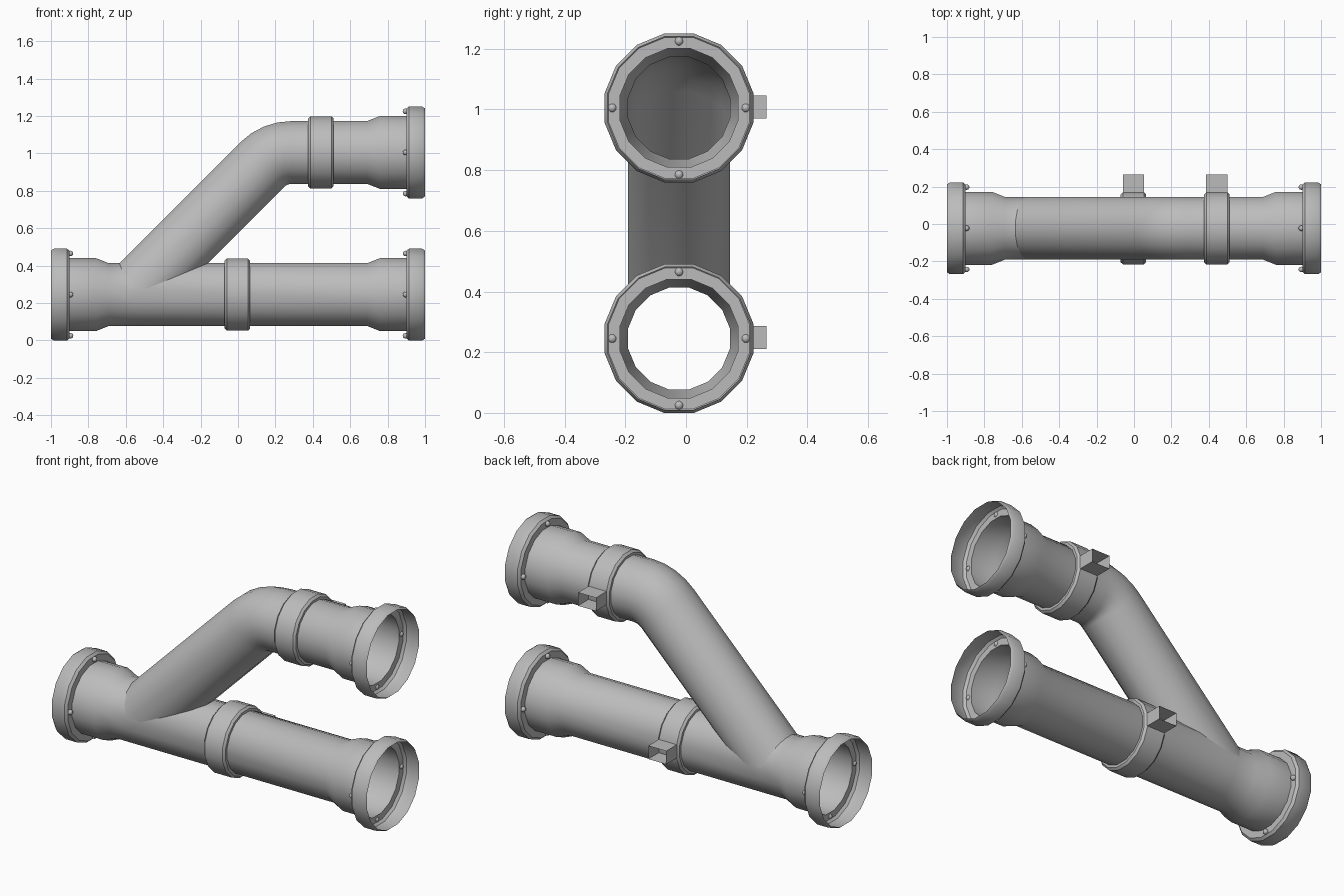
import bpy, bmesh
from math import sin, cos, pi, radians, tan
from mathutils import Matrix, Vector

old = bpy.data.objects.get("Cube")
if old:
    bpy.data.objects.remove(old, do_unlink=True)

SIDES = 16
PIPE_R, BELL_R, BAND_R, FLANGE_R = 0.171, 0.199, 0.197, 0.25
AXIS_Y, LOW_Z, HIGH_Z = -0.023, 0.245, 1.005
JOIN_X = -0.565                      # where the branch axis meets the lower axis
BEND_R = 0.22
ANGLES = [(i + 0.5) * 2 * pi / SIDES for i in range(SIDES)]

grey = bpy.data.materials.new("pipe_grey")
grey.use_nodes = True
colour = (0.5, 0.5, 0.5, 1)
grey.diffuse_color = colour
grey.node_tree.nodes["Principled BSDF"].inputs["Base Color"].default_value = colour


def finish(name, bm):
    bmesh.ops.remove_doubles(bm, verts=bm.verts[:], dist=1e-5)
    mesh = bpy.data.meshes.new(name)
    bm.to_mesh(mesh)
    bm.free()
    mesh.materials.append(grey)
    obj = bpy.data.objects.new(name, mesh)
    bpy.context.collection.objects.link(obj)
    bpy.ops.object.select_all(action='DESELECT')
    obj.select_set(True)
    bpy.context.view_layer.objects.active = obj
    bpy.ops.object.shade_smooth_by_angle(angle=radians(35))
    return obj


def ring(x, r, z):
    return [Vector((x, AXIS_Y + r * cos(a), z + r * sin(a))) for a in ANGLES]


def loft(bm, rings, keep=lambda i, j: True):
    rows = [[bm.verts.new(p) for p in pts] for pts in rings]
    for a, b in zip(rows, rows[1:]):
        for i in range(SIDES):
            j = (i + 1) % SIDES
            if keep(i, j):
                bm.faces.new((a[i], a[j], b[j], b[i]))


def socket(z, side):
    """Flange, bell and taper at one end, as rings ordered along +x."""
    profile = [(0.69, PIPE_R), (0.76, BELL_R), (0.9, BELL_R), (0.9, 0.237),
               (0.913, FLANGE_R), (0.985, FLANGE_R), (1.0, 0.24)]
    rings = [ring(side * x, r, z) for x, r in profile]
    return rings if side > 0 else rings[::-1]


# Lower pipe, with the opening for the branch left out between two mitre curves
def mitre(slope):
    pts = ring(JOIN_X, PIPE_R, LOW_Z)
    for p in pts:
        p.x += slope * max(0, p.z - LOW_Z)
    return pts


left_cut = mitre(-tan(pi / 8))
right_cut = mitre(1 / tan(pi / 8))
bm = bmesh.new()
loft(bm, socket(LOW_Z, -1) + [left_cut])
loft(bm, [left_cut, right_cut],
     lambda i, j: (sin(ANGLES[i]) < 0) != (sin(ANGLES[j]) < 0))
loft(bm, [right_cut] + socket(LOW_Z, 1))
finish("lower_pipe", bm)

# Branch pipe: mitred foot, rounded bend, upper socket
foot = []
for a in ANGLES:
    u = PIPE_R * sin(a)
    foot.append(Vector((JOIN_X + abs(u) - 2 ** 0.5 * u,
                        AXIS_Y + PIPE_R * cos(a), LOW_Z + abs(u))))
bend_x = JOIN_X + HIGH_Z - LOW_Z + BEND_R * tan(pi / 8)
bend = []
STEPS = 4
for k in range(STEPS + 1):
    phi = pi / 4 * (1 - k / STEPS)
    pts = []
    for a in ANGLES:
        reach = BEND_R + PIPE_R * sin(a)
        pts.append(Vector((bend_x - reach * sin(phi), AXIS_Y + PIPE_R * cos(a),
                           HIGH_Z - BEND_R + reach * cos(phi))))
    bend.append(pts)
bm = bmesh.new()
loft(bm, [foot] + bend + socket(HIGH_Z, 1))
finish("branch_pipe", bm)


# Clamp band with an open square bracket at the back
def clamp(name, x, z):
    half, soft = 0.068, 0.012
    bm = bmesh.new()
    loft(bm, [ring(x + dx, r, z) for dx, r in (
        (-half, PIPE_R), (-half, BAND_R - soft), (soft - half, BAND_R),
        (half - soft, BAND_R), (half, BAND_R - soft), (half, PIPE_R))])
    finish(name + "_band", bm)

    bm = bmesh.new()
    bmesh.ops.create_cube(bm, size=1, matrix=Matrix.Translation((x, 0.208, z + 0.003))
                          @ Matrix.Diagonal((0.114, 0.114, 0.076, 1)))
    bm.normal_update()
    ends = [f for f in bm.faces if abs(f.normal.y) > 0.9]
    bmesh.ops.delete(bm, geom=ends, context='FACES')
    finish(name + "_bracket", bm)


clamp("lower", -0.003, LOW_Z)
clamp("upper", 0.443, HIGH_Z)


# Four bolt heads behind each flange
def bolts(name, side, z):
    bm = bmesh.new()
    for k in range(4):
        a = k * pi / 2
        spot = Vector((side * 0.895, AXIS_Y + 0.22 * cos(a), z + 0.22 * sin(a)))
        bmesh.ops.create_uvsphere(bm, u_segments=10, v_segments=6, radius=0.015,
                                  matrix=Matrix.Translation(spot))
    finish(name, bm)


bolts("lower_left_bolts", 1, LOW_Z)
bolts("lower_right_bolts", -1, LOW_Z)
bolts("upper_bolts", 1, HIGH_Z)
